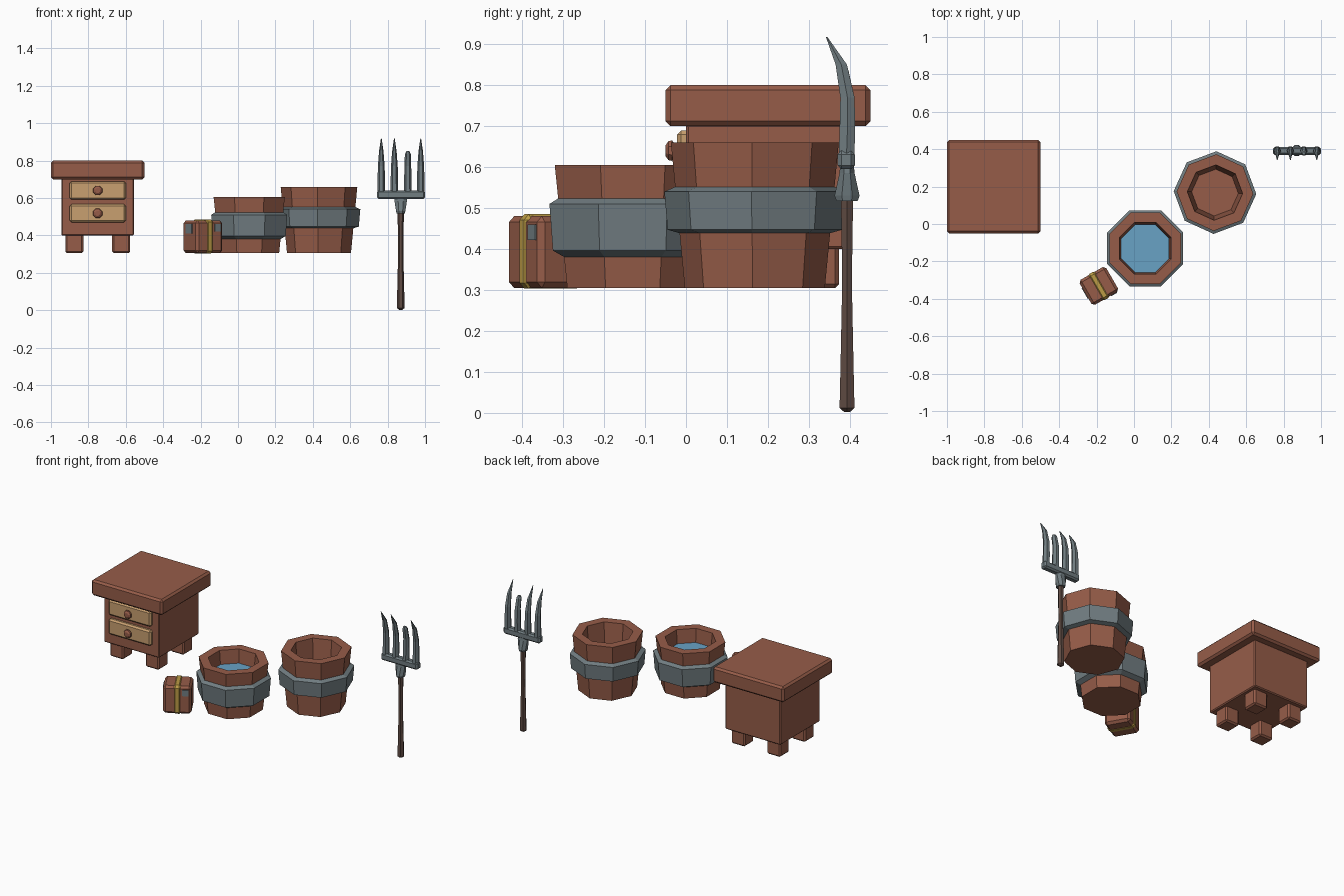
import bpy, bmesh, math
from mathutils import Vector, Matrix

if "Cube" in bpy.data.objects:
    bpy.data.objects.remove(bpy.data.objects["Cube"])


def material(name, rgb):
    m = bpy.data.materials.new(name)
    m.diffuse_color = (*rgb, 1)
    m.use_nodes = True
    m.node_tree.nodes["Principled BSDF"].inputs["Base Color"].default_value = m.diffuse_color
    return m


WOOD = material("red_brown_wood", (0.305, 0.108, 0.066))
TAN = material("tan_wood", (0.58, 0.35, 0.16))
METAL = material("grey_metal", (0.165, 0.205, 0.22))
GOLD = material("gold_strap", (0.50, 0.33, 0.06))
WATER = material("blue_water", (0.14, 0.36, 0.56))
HANDLE = material("dark_handle_wood", (0.115, 0.07, 0.056))


def finish(name, bm, mat):
    bmesh.ops.recalc_face_normals(bm, faces=bm.faces)
    me = bpy.data.meshes.new(name)
    bm.to_mesh(me)
    bm.free()
    me.materials.append(mat)
    ob = bpy.data.objects.new(name, me)
    bpy.context.collection.objects.link(ob)
    return ob


def box(name, lo, hi, mat, bevel=0.0, frame=Matrix()):
    """Chamfered box between two corners, optionally in a rotated frame."""
    bm = bmesh.new()
    lo, hi = Vector(lo), Vector(hi)
    size = hi - lo
    bmesh.ops.create_cube(bm, size=1, matrix=frame @ Matrix.Translation((lo + hi) / 2)
                          @ Matrix.Diagonal((*size, 1)))
    if bevel:
        bmesh.ops.bevel(bm, geom=bm.edges[:], offset=bevel, segments=1, affect='EDGES')
    return finish(name, bm, mat)


def ring(center, rx, ry, sides=8, phase=0.0, axis='Z'):
    pts = []
    for i in range(sides):
        a = phase + math.tau * i / sides
        u, v = rx * math.cos(a), ry * math.sin(a)
        pts.append(Vector(center) + Vector((u, v, 0) if axis == 'Z' else (u, 0, v)))
    return pts


def loft(name, rings, mat, closed=False):
    """Skin a list of rings; cap the ends or join last ring to first."""
    bm = bmesh.new()
    vs = [[bm.verts.new(p) for p in r] for r in rings]
    n = len(rings[0])
    pairs = list(zip(vs, vs[1:])) + ([(vs[-1], vs[0])] if closed else [])
    for a, b in pairs:
        for i in range(n):
            j = (i + 1) % n
            bm.faces.new((a[i], a[j], b[j], b[i]))
    if not closed:
        bm.faces.new(vs[0])
        bm.faces.new(vs[-1])
    return finish(name, bm, mat)


# Nightstand: top, body, four legs
cx, cy = -0.75, 0.20
box("stand_top", (-1, -0.05, 0.70), (-0.5, 0.45, 0.80), WOOD, 0.012)
box("stand_body", (cx - 0.195, cy - 0.2, 0.40), (cx + 0.195, cy + 0.2, 0.705), WOOD, 0.006)
for sx in (-1, 1):
    for sy in (-1, 1):
        x, y = cx + sx * 0.125, cy + sy * 0.125
        box("stand_leg", (x - 0.048, y - 0.048, 0.305), (x + 0.048, y + 0.048, 0.41), WOOD, 0.009)

# Drawers with faceted knobs
for z in (0.64, 0.518):
    box("drawer_front", (-0.90, -0.022, z - 0.049), (-0.60, 0.02, z + 0.049), TAN, 0.01)
    prof = [(-0.015, 0.014), (-0.027, 0.016), (-0.034, 0.027), (-0.043, 0.025), (-0.05, 0.014)]
    loft("drawer_knob", [ring((cx, y, z), r, r, 8, math.pi / 8, 'Y') for y, r in prof], WOOD)


# Barrels: hollow tapered octagonal shell with a metal band
def barrel(name, x, y, phase, shell, band):
    def rings(prof):
        return [ring((x, y, z), r, r, 8, phase) for r, z in prof]
    loft(name + "_shell", rings(shell), WOOD)
    loft(name + "_band", rings(band), METAL, closed=True)


barrel("water_barrel", 0.06, -0.13, math.pi / 8,
       [(0.173, 0.305), (0.206, 0.605), (0.150, 0.605), (0.128, 0.40)],
       [(0.180, 0.380), (0.211, 0.396), (0.220, 0.510), (0.194, 0.525)])
barrel("empty_barrel", 0.433, 0.168, math.radians(-2),
       [(0.171, 0.305), (0.205, 0.66), (0.148, 0.66), (0.125, 0.39)],
       [(0.182, 0.438), (0.213, 0.447), (0.221, 0.540), (0.192, 0.553)])
loft("water_surface", [ring((0.06, -0.13, z), r, r, 8, math.pi / 8)
                       for z, r in ((0.50, 0.136), (0.52, 0.139))], WATER)

# Small strapped box, turned 30 degrees
fr = Matrix.Translation((-0.188, -0.331, 0)) @ Matrix.Rotation(math.radians(30), 4, 'Z')
box("parcel_box", (-0.082, -0.077, 0.305), (0.082, 0.077, 0.48), WOOD, 0.014, fr)
box("parcel_strap", (-0.025, -0.081, 0.303), (0.025, 0.081, 0.485), GOLD, 0.014, fr)
box("front_label", (0.029, -0.081, 0.422), (0.066, -0.075, 0.46), METAL, 0, fr)
box("side_label", (-0.086, -0.03, 0.41), (-0.08, 0.035, 0.46), METAL, 0, fr)

# Fork: handle, collar, crossbar
fx, fy = 0.87, 0.393
loft("fork_handle", [ring((fx, fy, z), r, r, 6) for z, r in
                     ((0.002, 0.008), (0.012, 0.021), (0.13, 0.018), (0.30, 0.014),
                      (0.42, 0.015), (0.55, 0.018))], HANDLE)
loft("fork_collar", [ring((fx, fy, z), rx, ry, 8, math.pi / 8) for z, rx, ry in
                     ((0.517, 0.024, 0.028), (0.53, 0.027, 0.033),
                      (0.585, 0.036, 0.020), (0.605, 0.034, 0.018))], METAL)
box("fork_crossbar", (0.743, 0.370, 0.595), (1.0, 0.412, 0.64), METAL, 0.009)

# Tines curve forward; the third one is broken off short
TINE = [(0.61, 0.391, 0.021, 0.022), (0.69, 0.394, 0.020, 0.022), (0.77, 0.394, 0.018, 0.020),
        (0.85, 0.379, 0.012, 0.016), (0.918, 0.343, 0.002, 0.002)]
STUB = TINE[:3] + [(0.835, 0.382, 0.016, 0.017), (0.85, 0.378, 0.008, 0.009)]
for x, path in ((0.766, TINE), (0.836, TINE), (0.908, STUB), (0.977, TINE)):
    loft("fork_tine", [ring((x, y, z), rx, ry, 6) for z, y, rx, ry in path], METAL)
